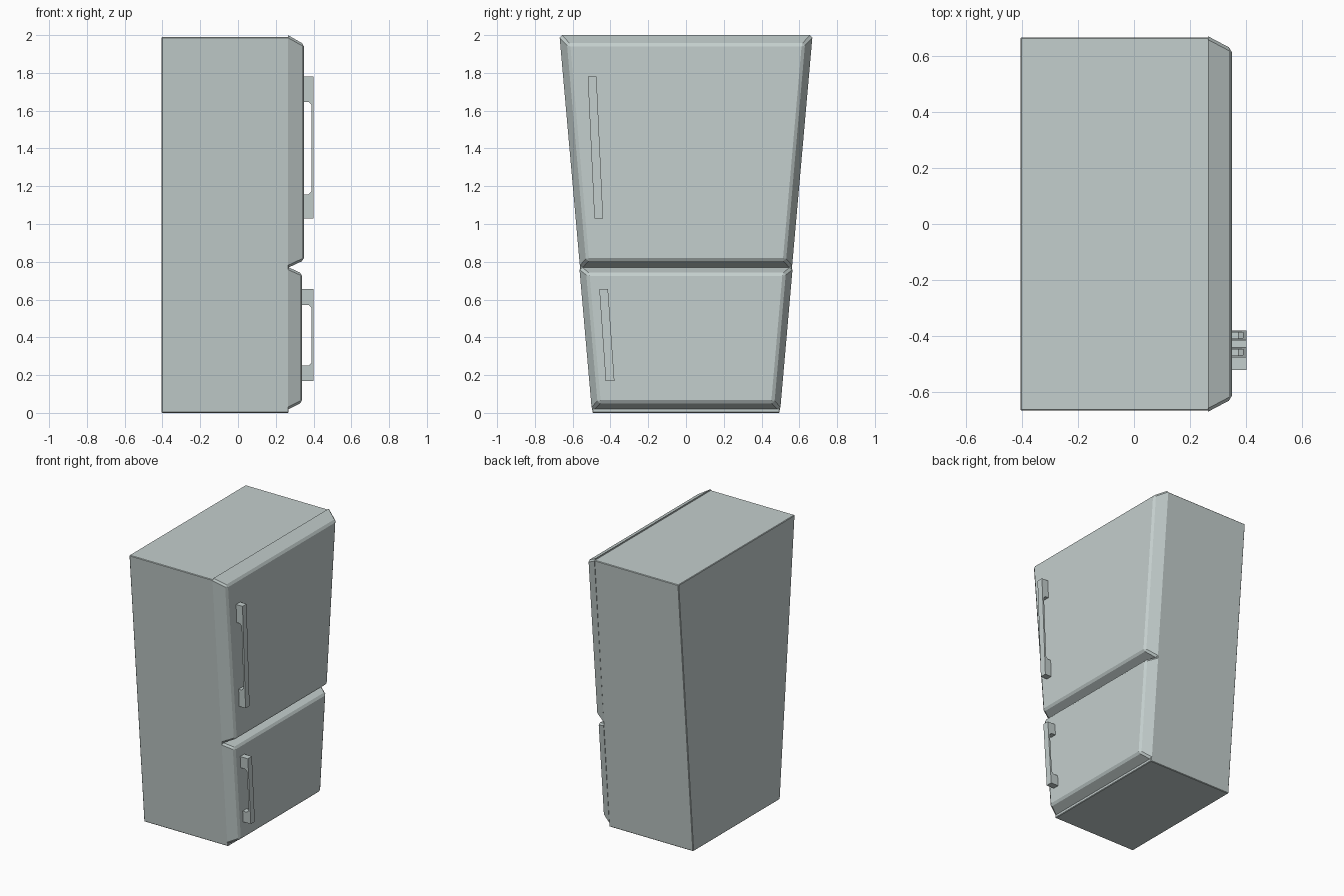
import bpy, bmesh

cube = bpy.data.objects.get("Cube")
if cube:
    bpy.data.objects.remove(cube, do_unlink=True)

enamel = bpy.data.materials.new("pale grey enamel")
enamel.use_nodes = True
colour = (0.55, 0.62, 0.61, 1)
enamel.diffuse_color = colour
enamel.node_tree.nodes["Principled BSDF"].inputs["Base Color"].default_value = colour


def finish(bm, name):
    bmesh.ops.recalc_face_normals(bm, faces=bm.faces)
    mesh = bpy.data.meshes.new(name)
    bm.to_mesh(mesh)
    bm.free()
    mesh.materials.append(enamel)
    obj = bpy.data.objects.new(name, mesh)
    bpy.context.collection.objects.link(obj)
    return obj


def tapered_slab(name, back, front, bevel, keep_back=True):
    """Loft two trapezoids; each is (x, z_low, half_low, z_high, half_high)."""
    bm = bmesh.new()
    loops = []
    for x, z0, w0, z1, w1 in (back, front):
        corners = [(-w0, z0), (w0, z0), (w1, z1), (-w1, z1)]
        loops.append([bm.verts.new((x, y, z)) for y, z in corners])
    a, b = loops
    bm.faces.new(a)
    bm.faces.new(b)
    for i in range(4):
        j = (i + 1) % 4
        bm.faces.new((a[i], a[j], b[j], b[i]))
    edges = [e for e in bm.edges
             if not (keep_back and all(v in a for v in e.verts))]
    bmesh.ops.bevel(bm, geom=edges, offset=bevel, segments=1,
                    affect='EDGES', profile=0.5)
    return finish(bm, name)


def handle(name, door_x, z0, z1, grip0, grip1, y0, y1, width):
    """C-shaped pull, leaning with the door's tapered side."""
    out, inner, soft = 0.40, 0.388, 0.015
    profile = [
        (door_x, z0), (out, z0), (out, z1), (door_x, z1), (door_x, grip1),
        (inner - soft, grip1), (inner, grip1 - soft),
        (inner, grip0 + soft), (inner - soft, grip0), (door_x, grip0),
    ]
    bm = bmesh.new()
    sides = []
    for s in (-0.5, 0.5):
        sides.append([bm.verts.new(
            (x, y0 + (y1 - y0) * (z - z0) / (z1 - z0) + s * width, z))
            for x, z in profile])
    for side in sides:
        bm.faces.new(side)
    a, b = sides
    for i in range(len(a)):
        j = (i + 1) % len(a)
        bm.faces.new((a[i], a[j], b[j], b[i]))
    bmesh.ops.triangulate(bm, faces=[f for f in bm.faces if len(f.verts) > 4])
    return finish(bm, name)


# Cabinet, wider at the top
tapered_slab("cabinet", (-0.405, 0, 0.495, 1.99, 0.665),
             (0.268, 0, 0.495, 1.99, 0.665), 0.004, keep_back=False)

# Doors with sloping rims
tapered_slab("upper_door", (0.264, 0.768, 0.561, 2.0, 0.67),
             (0.349, 0.808, 0.525, 1.952, 0.625), 0.012)
tapered_slab("lower_door", (0.264, 0.018, 0.499, 0.772, 0.565),
             (0.339, 0.055, 0.463, 0.738, 0.523), 0.012)

# Handles
handle("upper_handle", 0.34, 1.03, 1.78, 1.157, 1.647, -0.462, -0.497, 0.046)
handle("lower_handle", 0.33, 0.17, 0.655, 0.25, 0.572, -0.402, -0.436, 0.046)
